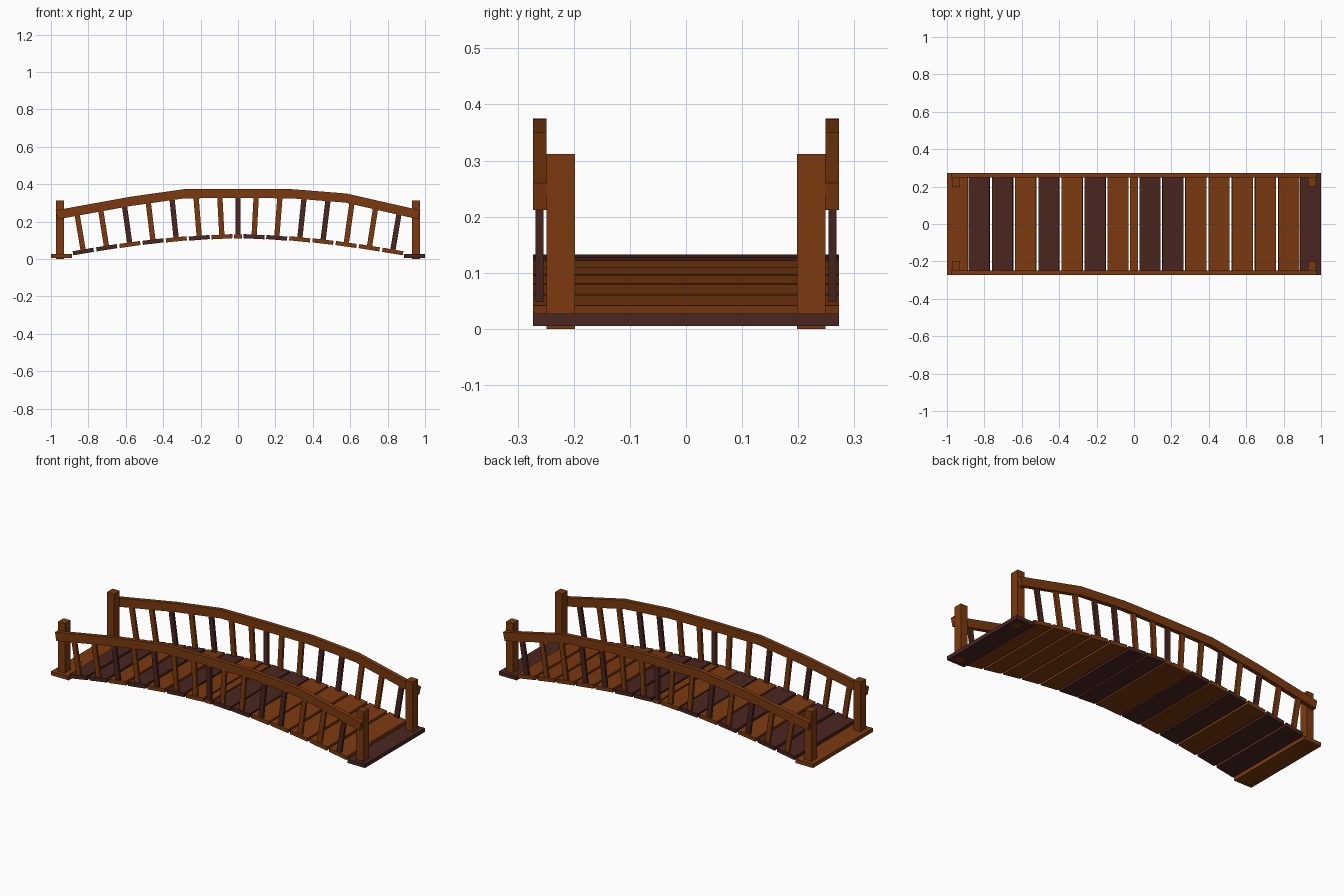
import bpy, bmesh
from math import radians
from mathutils import Matrix, Vector

if "Cube" in bpy.data.objects:
    bpy.data.objects.remove(bpy.data.objects["Cube"])


def material(name, rgb):
    m = bpy.data.materials.new(name)
    m.diffuse_color = (*rgb, 1)
    m.use_nodes = True
    m.node_tree.nodes["Principled BSDF"].inputs["Base Color"].default_value = m.diffuse_color
    return m


MATS = {"B": material("brown_wood", (0.20, 0.042, 0.005)),
        "D": material("dark_wood", (0.068, 0.019, 0.014))}


def finish(name, bm, tone):
    bmesh.ops.recalc_face_normals(bm, faces=bm.faces)
    me = bpy.data.meshes.new(name)
    bm.to_mesh(me)
    bm.free()
    me.materials.append(MATS[tone])
    ob = bpy.data.objects.new(name, me)
    bpy.context.collection.objects.link(ob)
    return ob


def box(name, centre, size, tone, pitch=0.0):
    """Box turned about the y axis by pitch (positive lifts its +x end)."""
    bm = bmesh.new()
    bmesh.ops.create_cube(bm, size=1, matrix=Matrix.Diagonal((*size, 1)))
    ob = finish(name, bm, tone)
    ob.matrix_world = Matrix.Translation(centre) @ Matrix.Rotation(-pitch, 4, 'Y')
    return ob


# Half of the deck arch, end to middle: x, z, slope in degrees
HALF = [(-0.944, 0.0165, 0), (-0.827, 0.040, 9.5), (-0.702, 0.060, 9),
        (-0.578, 0.0775, 8), (-0.454, 0.093, 7), (-0.330, 0.105, 6),
        (-0.207, 0.113, 4.5), (-0.086, 0.119, 3)]
ARCH = HALF + [(0, 0.121, 0)] + [(-x, z, -a) for x, z, a in reversed(HALF)]
PLANK_TONES = "BDDBDBDBBDDBBBBBD"
BALUSTER_TONES = "-BBDBDBBDBBDDBBD-"

# Top edge of the handrail
RAIL = [(-0.975, 0.260), (-0.58, 0.332), (-0.29, 0.373), (0, 0.375),
        (0.29, 0.373), (0.58, 0.350), (0.975, 0.260)]


def rail_height(x):
    for (x0, z0), (x1, z1) in zip(RAIL, RAIL[1:]):
        if x0 <= x <= x1:
            return z0 + (z1 - z0) * (x - x0) / (x1 - x0)


# Deck planks, and the balusters standing square to them
for i, (x, z, deg) in enumerate(ARCH):
    pitch = radians(deg)
    width = 0.042 if i == 8 else 0.112
    box(f"plank_{i + 1}", (x, 0, z), (width, 0.546, 0.022), PLANK_TONES[i], pitch)
    if 0 < i < 16:
        length = rail_height(x) - 0.025 - z
        up = Matrix.Rotation(-pitch, 3, 'Y') @ Vector((0, 0, length / 2))
        for side, s in (("front", -1), ("back", 1)):
            box(f"{side}_baluster_{i}", Vector((x, s * 0.261, z)) + up,
                (0.028, 0.014, length), BALUSTER_TONES[i], pitch)

# Corner posts
for side, s in (("front", -1), ("back", 1)):
    for end, e in (("left", -1), ("right", 1)):
        box(f"{side}_{end}_post", (e * 0.951, s * 0.223, 0.156),
            (0.044, 0.051, 0.312), "B")

# Handrails: a rectangular section swept along the rail line
for side, s in (("front", -1), ("back", 1)):
    bm = bmesh.new()
    rings = []
    for k, (x, z) in enumerate(RAIL):
        a, b = RAIL[max(k - 1, 0)], RAIL[min(k + 1, len(RAIL) - 1)]
        t = Vector((b[0] - a[0], 0, b[1] - a[1])).normalized()
        down = Vector((t.z, 0, -t.x)) * 0.049
        top = Vector((x, 0, z))
        y0, y1 = Vector((0, s * 0.249, 0)), Vector((0, s * 0.273, 0))
        rings.append([bm.verts.new(p) for p in
                      (top + y0, top + y1, top + down + y1, top + down + y0)])
    for r0, r1 in zip(rings, rings[1:]):
        for j in range(4):
            n = (j + 1) % 4
            bm.faces.new((r0[j], r0[n], r1[n], r1[j]))
    bm.faces.new(rings[0])
    bm.faces.new(rings[-1])
    finish(f"{side}_handrail", bm, "B")
